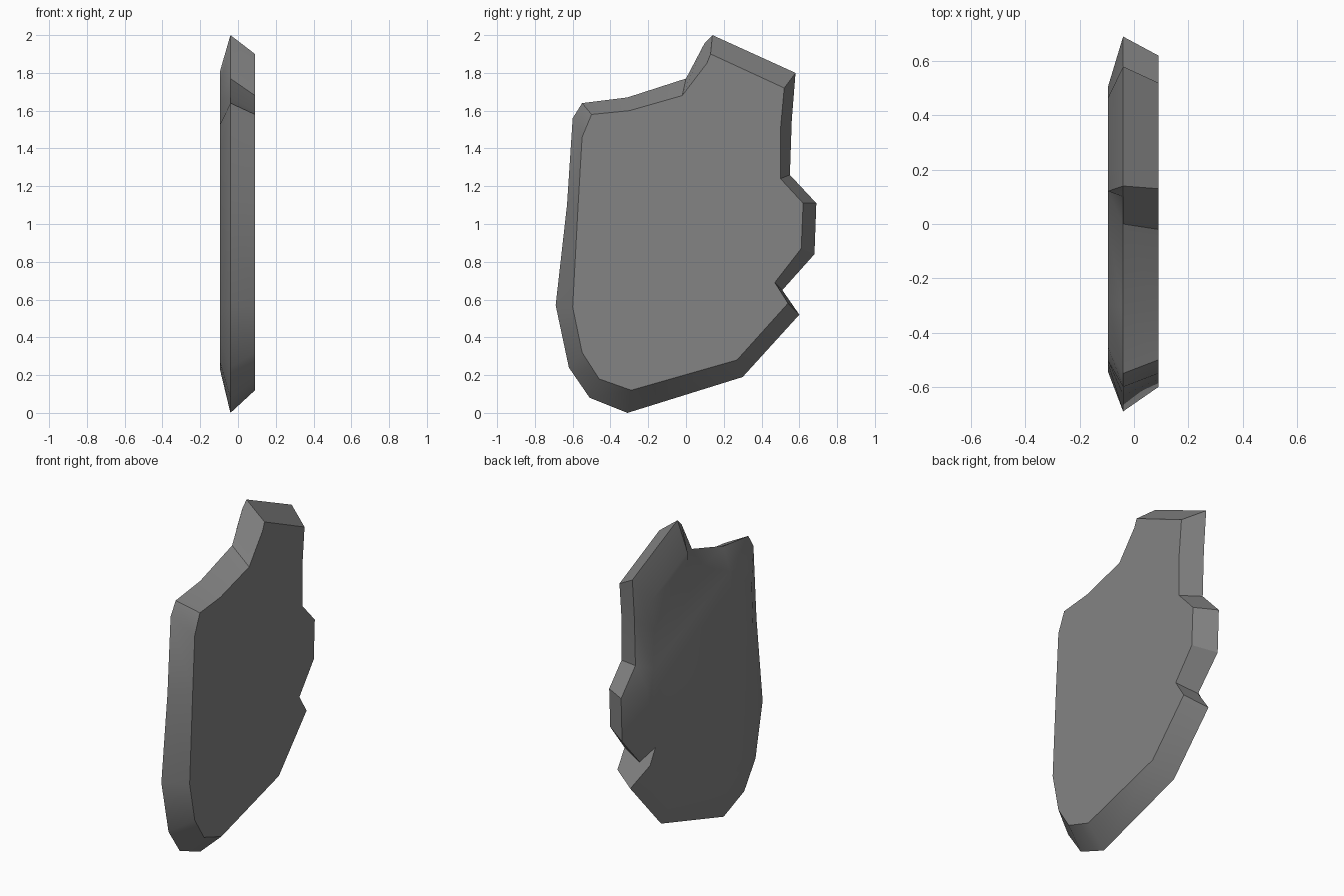
import bpy
import bmesh

default_cube = bpy.data.objects.get("Cube")
if default_cube:
    bpy.data.objects.remove(default_cube, do_unlink=True)

# Depth of the three outlines that form the chipped slab
FRONT_X, RIDGE_X, BACK_X = 0.09, -0.04, -0.095
BACK_SPREAD = 1.9   # how much deeper the back chamfer cuts than the front one

# Each corner: ridge (y, z), front face (y, z), optional back chamfer spread
corners = [
    # raised horn
    ((.14, 2), (.13, 1.9)),
    ((.58, 1.8), (.52, 1.72)),
    ((.56, 1.55), (.5, 1.5)),
    ((.55, 1.26), (.5, 1.24)),
    # side bump and notch
    ((.69, 1.11), (.62, 1.11), 2.6),
    ((.68, .84), (.61, .87), 2.6),
    ((.51, .65), (.47, .69)),
    ((.6, .52), (.54, .58)),
    # lower edge
    ((.3, .19), (.27, .28)),
    ((-.31, 0), (-.29, .12)),
    ((-.51, .08), (-.46, .18)),
    ((-.62, .24), (-.55, .32)),
    # long straight side
    ((-.69, .57), (-.6, .56), 1.6),
    ((-.63, 1.1), (-.57, 1.12)),
    ((-.6, 1.56), (-.55, 1.46)),
    # shoulder and dip below the horn
    ((-.55, 1.64), (-.5, 1.58)),
    ((-.31, 1.67), (-.3, 1.6)),
    ((0, 1.77), (-.02, 1.68), 1.2),
    ((.1, 1.96), (.11, 1.85)),
]


def make_material(name, color):
    material = bpy.data.materials.new(name)
    material.diffuse_color = color
    material.use_nodes = True
    shader = material.node_tree.nodes["Principled BSDF"]
    shader.inputs["Base Color"].default_value = color
    shader.inputs["Roughness"].default_value = 0.8
    return material


def back_point(ridge, front, spread=BACK_SPREAD):
    return tuple(r + (f - r) * spread for r, f in zip(ridge, front))


def add_ring(bm, x, points):
    return [bm.verts.new((x, y, z)) for y, z in points]


def bridge(bm, first, second):
    count = len(first)
    for i in range(count):
        j = (i + 1) % count
        bm.faces.new((first[i], first[j], second[j], second[i]))


# Stone slab: two flat caps joined through a sharp ridge
bm = bmesh.new()
front_ring = add_ring(bm, FRONT_X, [corner[1] for corner in corners])
ridge_ring = add_ring(bm, RIDGE_X, [corner[0] for corner in corners])
back_ring = add_ring(bm, BACK_X, [back_point(*corner) for corner in corners])
bridge(bm, front_ring, ridge_ring)
bridge(bm, ridge_ring, back_ring)
bm.faces.new(front_ring)
bm.faces.new(back_ring)
bmesh.ops.recalc_face_normals(bm, faces=bm.faces)

mesh = bpy.data.meshes.new("stone_slab")
bm.to_mesh(mesh)
bm.free()
mesh.materials.append(make_material("stone_grey", (.23, .23, .23, 1)))

slab = bpy.data.objects.new("stone_slab", mesh)
bpy.context.collection.objects.link(slab)

# Soft transitions on shallow angles, crisp chipped edges elsewhere
bpy.ops.object.select_all(action="DESELECT")
slab.select_set(True)
bpy.context.view_layer.objects.active = slab
bpy.ops.object.shade_smooth_by_angle(angle=0.52)
